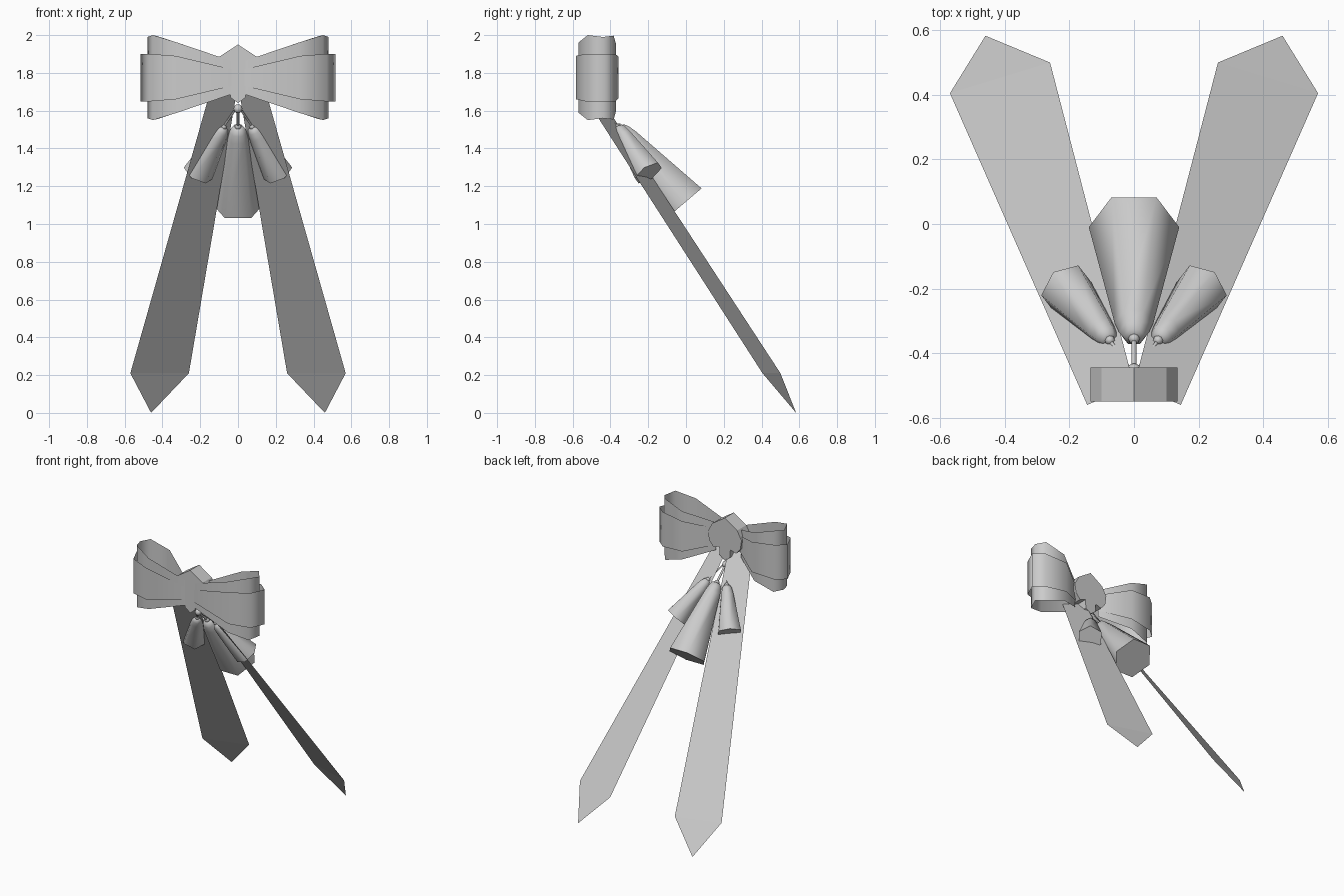
import bpy, bmesh, math
from mathutils import Vector

cube = bpy.data.objects.get("Cube")
if cube:
    bpy.data.objects.remove(cube, do_unlink=True)

grey = bpy.data.materials.new("soft_grey")
grey.use_nodes = True
grey.diffuse_color = (0.6, 0.6, 0.6, 1)
grey.node_tree.nodes["Principled BSDF"].inputs["Base Color"].default_value = (0.6, 0.6, 0.6, 1)


def make(name, verts, faces, smooth=None):
    """Mesh object with consistent normals and optional angle-limited smoothing."""
    mesh = bpy.data.meshes.new(name)
    mesh.from_pydata([tuple(v) for v in verts], [], faces)
    bm = bmesh.new()
    bm.from_mesh(mesh)
    bmesh.ops.recalc_face_normals(bm, faces=bm.faces)
    bm.to_mesh(mesh)
    bm.free()
    mesh.materials.append(grey)
    ob = bpy.data.objects.new(name, mesh)
    bpy.context.collection.objects.link(ob)
    if smooth:
        bpy.ops.object.select_all(action='DESELECT')
        ob.select_set(True)
        bpy.context.view_layer.objects.active = ob
        bpy.ops.object.shade_smooth_by_angle(angle=math.radians(smooth))
    return ob


def lathe(name, start, end, profile, spoke, sides=6, smooth=65):
    """Closed solid of revolution; profile = (fraction along axis, radius)."""
    start, end = Vector(start), Vector(end)
    axis = (end - start).normalized()
    u = Vector(spoke)
    u = (u - axis * u.dot(axis)).normalized()
    w = axis.cross(u)
    verts, faces = [], []
    for t, r in profile:
        for k in range(sides):
            a = 2 * math.pi * k / sides
            verts.append(start.lerp(end, t) + r * (math.cos(a) * u + math.sin(a) * w))
    for i in range(len(profile) - 1):
        for k in range(sides):
            n = (k + 1) % sides
            faces.append((i * sides + k, i * sides + n, (i + 1) * sides + n, (i + 1) * sides + k))
    faces.append(tuple(range(sides)))
    faces.append(tuple(range(len(verts) - sides, len(verts))))
    return make(name, verts, faces, smooth)


def ball(name, centre, r):
    c = Vector(centre)
    steps = [math.pi * (0.1 + 0.8 * i / 4) for i in range(5)]
    profile = [(0.5 - 0.5 * math.cos(a), r * math.sin(a)) for a in steps]
    return lathe(name, c + Vector((0, 0, r)), c - Vector((0, 0, r)), profile, (1, 0, 0), 8)


def string(name, a, b, r=0.006):
    return lathe(name, a, b, [(0, r), (1, r)], (1, 0, 0))


MID = 1.775

# Bow loops: (x, y, half height) around each ribbon
wide_loop = [(0.035, -0.557, 0.045), (0.33, -0.582, 0.115), (0.47, -0.53, 0.126),
             (0.515, -0.43, 0.126), (0.45, -0.375, 0.126), (0.28, -0.357, 0.11), (0.1, -0.48, 0.06)]
tall_loop = [(0.04, -0.55, 0.09), (0.32, -0.57, 0.185), (0.45, -0.52, 0.225),
             (0.48, -0.44, 0.215), (0.435, -0.383, 0.222), (0.29, -0.37, 0.175), (0.1, -0.488, 0.1)]


def loop(name, path, s):
    verts = [(s * x, y, MID + d * h) for x, y, h in path for d in (-1, 1)]
    faces = [(2 * i, 2 * i + 2, 2 * i + 3, 2 * i + 1) for i in range(len(path) - 1)]
    return make(name, verts, faces, 80)


# Knot: spade outline extruded front to back
half = [(0.1, 1.885), (0.135, 1.82), (0.125, 1.755), (0.09, 1.715), (0.045, 1.73), (0.04, 1.67)]
outline = [(0, 1.95)] + half + [(0, 1.64)] + [(-x, z) for x, z in reversed(half)]
n = len(outline)
make("knot", [(x, y, z) for y in (-0.55, -0.445) for x, z in outline],
     [tuple(range(n)), tuple(range(n, 2 * n))] +
     [(i, (i + 1) % n, n + (i + 1) % n, n + i) for i in range(n)])

# Bell silhouette
bell = [(0, 0.012), (0.015, 0.034), (0.06, 0.047), (0.14, 0.06), (1, 0.14)]
small_bell = [(0, 0.01), (0.02, 0.026), (0.08, 0.037), (0.2, 0.046), (1, 0.085)]

# Hanger and central bell
hook = (0, -0.455, 1.61)
top = (0, -0.355, 1.515)
ball("hanger_bead", hook, 0.024)
string("centre_string", hook, top, 0.008)
ball("centre_bell_bead", top, 0.018)
lathe("centre_bell", top, (0, -0.01, 1.11), bell, (1, 0, 0))

# Mirrored pieces
for side, s in (("left", 1), ("right", -1)):
    loop(side + "_wide_loop", wide_loop, s)
    loop(side + "_tall_loop", tall_loop, s)
    tail = [(0, -0.5, 1.74), (0.145, -0.56, 1.71), (0.57, 0.405, 0.21),
            (0.46, 0.583, 0), (0.26, 0.5, 0.21)]
    make(side + "_tail", [(s * x, y, z) for x, y, z in tail], [(0, 1, 2, 4), (2, 3, 4)])
    top = (s * 0.075, -0.36, 1.515)
    string(side + "_string", (s * 0.012, -0.45, 1.61), top)
    ball(side + "_bell_bead", top, 0.016)
    lathe(side + "_bell", top, (s * 0.21, -0.2, 1.27), small_bell, (s * 0.075, -0.02, 0.028))
